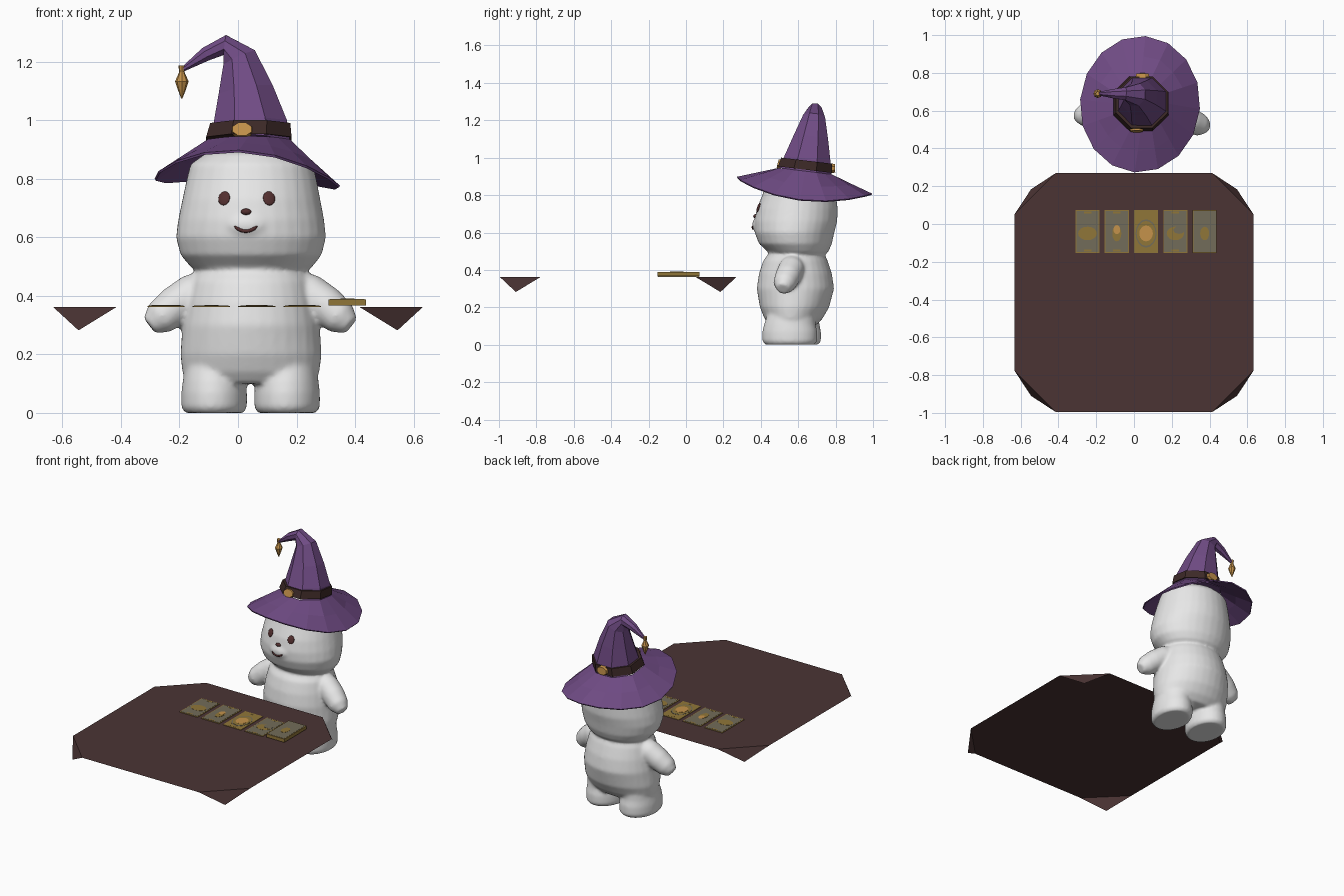
import bpy, bmesh, math
from mathutils import Vector, Matrix

if "Cube" in bpy.data.objects:
    bpy.data.objects.remove(bpy.data.objects["Cube"])


def material(name, r, g, b):
    m = bpy.data.materials.new(name)
    m.use_nodes = True
    m.diffuse_color = (r, g, b, 1)
    m.node_tree.nodes["Principled BSDF"].inputs["Base Color"].default_value = (r, g, b, 1)
    return m


WHITE = material("soft white", .8, .8, .8)
PURPLE = material("hat purple", .16, .07, .23)
CLOTH = material("cloth brown", .07, .034, .034)
STRAP = material("strap brown", .045, .022, .02)
GOLD = material("gold", .56, .29, .07)
DARK = material("face brown", .085, .028, .028)
GREY = material("card grey", .17, .15, .1)
OLIVE = material("card olive", .28, .18, .04)

# Placement of the figure, turned slightly
FIGURE = Matrix.Translation((.046, .6, 0)) @ Matrix.Rotation(-.08, 4, 'Z')


def finish(name, bm, mat, smooth=False, world=None):
    bmesh.ops.recalc_face_normals(bm, faces=bm.faces)
    me = bpy.data.meshes.new(name)
    bm.to_mesh(me)
    bm.free()
    me.materials.append(mat)
    for p in me.polygons:
        p.use_smooth = smooth
    ob = bpy.data.objects.new(name, me)
    bpy.context.scene.collection.objects.link(ob)
    if world:
        ob.matrix_world = world
    return ob


def tube(bm, path, radii, sides=32, axis=None, turn=0):
    """Closed loft of elliptical rings along a path."""
    pts = [Vector(p) for p in path]
    rings = []
    for i, p in enumerate(pts):
        t = axis or (pts[min(i + 1, len(pts) - 1)] - pts[max(i - 1, 0)]).normalized()
        v = (Vector((0, 1, 0)) - t * t.y).normalized()
        u = v.cross(t)
        a, b = radii[i] if isinstance(radii[i], tuple) else (radii[i], radii[i])
        ang = [math.tau * k / sides + turn for k in range(sides)]
        rings.append([bm.verts.new(p + u * a * math.cos(w) + v * b * math.sin(w)) for w in ang])
    bridge(bm, rings)
    bm.faces.new(rings[0])
    bm.faces.new(rings[-1])


def bridge(bm, rings):
    for r, s in zip(rings, rings[1:]):
        for k in range(len(r)):
            n = (k + 1) % len(r)
            bm.faces.new((r[k], r[n], s[n], s[k]))


def lathe(bm, rows, x=0):
    """Vertical loft from rows of height, depth centre, half width, half depth."""
    tube(bm, [(x, r[1], r[0]) for r in rows], [(r[2], r[3]) for r in rows], axis=Vector((0, 0, 1)))


def ball(bm, loc, size, rot=Matrix()):
    bmesh.ops.create_uvsphere(bm, u_segments=20, v_segments=12, radius=1,
                              matrix=Matrix.Translation(loc) @ rot @ Matrix.Diagonal((*size, 1)))


# Body: torso, head, muzzle, legs and arms fused into one soft skin
bm = bmesh.new()
lathe(bm, [(.1, -.03, .2, .12), (.14, -.025, .235, .155), (.2, -.02, .242, .185), (.3, -.015, .235, .207),
           (.38, -.015, .222, .195), (.45, -.015, .205, .172), (.485, -.01, .185, .15), (.53, 0, .12, .1)])
lathe(bm, [(.47, 0, .15, .11), (.495, 0, .205, .16), (.54, -.015, .242, .195), (.6, -.02, .257, .213),
           (.66, -.013, .25, .222), (.73, -.005, .236, .216), (.8, .005, .222, .197), (.85, .01, .21, .185),
           (.885, .01, .16, .15), (.905, .01, .09, .09)])
ball(bm, (0, -.17, .64), (.1, .078, .06))
for s in (-1, 1):
    lathe(bm, [(0, -.035, .1, .132), (.02, -.035, .112, .147), (.07, -.035, .112, .147),
               (.11, -.035, .107, .138), (.2, -.02, .095, .12)], x=s * .125)
    tube(bm, [(s * .14, -.01, .435), (s * .2, -.02, .405), (s * .26, -.035, .365), (s * .31, -.05, .325),
              (s * .345, -.055, .298)], [.06, .07, .068, .06, .034], 24)
body = finish("body", bm, WHITE, True, FIGURE)
mod = body.modifiers.new("fuse", 'REMESH')
mod.mode = 'VOXEL'
mod.voxel_size = .009
mod.use_smooth_shade = True
mod = body.modifiers.new("soften", 'SMOOTH')
mod.factor = .5
mod.iterations = 8

# Face features laid on the skin
bpy.context.view_layer.update()
skin = body.evaluated_get(bpy.context.evaluated_depsgraph_get())


def on_face(x, z):
    hit, loc, normal, _ = skin.ray_cast(Vector((x, -1, z)), Vector((0, 1, 0)))
    if not hit:
        loc, normal = Vector((x, -.22, z)), Vector((0, -1, 0))
    return loc, (-normal).to_track_quat('Y', 'Z').to_matrix().to_4x4()


for name, x, z, size in (("right_eye", -.077, .733, (.021, .007, .025)),
                         ("left_eye", .077, .733, (.021, .007, .025)),
                         ("nose", 0, .687, (.018, .012, .011))):
    bm = bmesh.new()
    loc, rot = on_face(x, z)
    ball(bm, loc, size, rot)
    finish(name, bm, DARK, True, FIGURE)
bm = bmesh.new()
xs = [.039 * k / 4 for k in range(-4, 5)]
tube(bm, [on_face(x, .638 - .017 * (1 - (x / .039) ** 2))[0] for x in xs],
     [.002] + [.006] * 7 + [.002], 8)
finish("mouth", bm, DARK, True, FIGURE)

# Hat crown with a bent tip
EIGHTH = math.pi / 8
bm = bmesh.new()
tube(bm, [(.037, .638, .925), (.042, .65, .985), (.027, .668, 1.1), (.005, .685, 1.212),
          (-.045, .69, 1.257), (-.11, .69, 1.226), (-.187, .69, 1.175)],
     [.152, .136, .101, .064, .037, .026, .009], 8, turn=EIGHTH)
finish("hat_crown", bm, PURPLE)

# Hat brim: raised at the front, drooping at the sides
bm = bmesh.new()
inner, outer = [], []
for k in range(16):
    w = k * EIGHTH
    c, s = math.cos(w), math.sin(w)
    r = .152 * (1 if k % 2 else math.cos(EIGHTH))
    inner.append(Vector((.037 + r * c, .638 + r * s, .928 - .018 * s)))
    rim = Matrix.Rotation(-.08, 3, 'Z') @ Vector((.318 * c, .362 * s, 0))
    outer.append(rim + Vector((.032, .634, .853 - .045 * s - .065 * c * c - .012 * c)))
bridge(bm, [[bm.verts.new(a.lerp(b, t)) for a, b in zip(inner, outer)] for t in (0, .5, 1)])
brim = finish("hat_brim", bm, PURPLE)
mod = brim.modifiers.new("thickness", 'SOLIDIFY')
mod.thickness = .008

# Hat band and its two buckles
bm = bmesh.new()
tube(bm, [(.037, .637, .936), (.042, .645, .984)], [.158, .148], 8,
     axis=Vector((0, .12, 1)).normalized(), turn=EIGHTH)
finish("hat_band", bm, STRAP)
for name, loc, lean in (("front_buckle", (.014, .501, .967), -.25), ("back_buckle", (.045, .786, .943), .05)):
    bm = bmesh.new()
    bmesh.ops.create_cone(bm, cap_ends=True, segments=8, radius1=1, radius2=.85, depth=1,
                          matrix=Matrix.Rotation(EIGHTH, 4, 'Z'))
    flip = 1 if "front" in name else -1
    bm.transform(Matrix.Translation(loc) @ Matrix.Rotation(lean, 4, 'X')
                 @ Matrix.Rotation(flip * math.pi / 2, 4, 'X') @ Matrix.Diagonal((.041, .029, .022, 1)))
    finish(name, bm, GOLD)

# Charm hanging from the tip
bm = bmesh.new()
tube(bm, [(-.192, .69, z) for z in (1.188, 1.165, 1.133, 1.105, 1.074)], [.012, .009, .023, .014, .002], 8)
finish("hat_charm", bm, GOLD)

# Tablecloth: flat sheet with four folded corners
bm = bmesh.new()
sheet = []
for sx, sy in ((1, 1), (-1, 1), (-1, -1), (1, -1)):
    side, end, tip = [bm.verts.new((sx * x, -.363 + sy * y, z))
                      for x, y, z in ((.632, .415, .362), (.415, .632, .362), (.545, .547, .282))]
    pair = [side, end] if sx * sy > 0 else [end, side]
    sheet += pair
    bm.faces.new((pair[1], pair[0], tip))
bm.faces.new(sheet)
finish("tablecloth", bm, CLOTH)


# Cards
def plate(name, x, y, z, sx, sy, sz, mat):
    bm = bmesh.new()
    bmesh.ops.create_cube(bm, size=1, matrix=Matrix.Translation((x, y, z + sz / 2))
                          @ Matrix.Diagonal((sx, sy, sz, 1)))
    finish(name, bm, mat)


def oval(name, x, y, z, rx, ry, mat):
    bm = bmesh.new()
    bmesh.ops.create_cone(bm, cap_ends=True, segments=16, radius1=1, radius2=1, depth=.001,
                          matrix=Matrix.Translation((x, y, z)) @ Matrix.Diagonal((rx, ry, 1, 1)))
    finish(name, bm, mat)


emblems = [(.05, .036, OLIVE), (.024, .042, OLIVE), (.036, .042, GOLD), (.046, .036, OLIVE), (.024, .036, OLIVE)]
for i, (rx, ry, mat) in enumerate(emblems):
    x, y = -.246 + .155 * i, -.04
    deck = i == 4
    name = "card_deck" if deck else f"card_{i + 1}"
    base, tall = (.367, .021) if deck else (.3625, .003)
    top = base + tall
    plate(name, x, y, base, .128, .227, tall, OLIVE)
    if i == 2:
        oval(name + "_halo", x, -.05, top + .0008, .056, .075, GREY)
        oval(name + "_disc", x, -.05, top + .0014, .05, .066, OLIVE)
    else:
        plate(name + "_face", x, y, top, .118, .217, .001, GREY)
    oval(name + "_emblem", x, -.05, top + .0022, rx, ry, mat)
    if i == 1:
        oval(name + "_flame", x, -.03, top + .003, .018, .024, GOLD)
    if i == 3:
        oval(name + "_cut", x + .02, -.032, top + .003, .03, .02, GREY)
    if not deck:
        for s in (-1, 1):
            plate(name + ("_top_mark" if s > 0 else "_bottom_mark"), x, y + s * .1, top + .001,
                  .04, .01, .0006, OLIVE)
